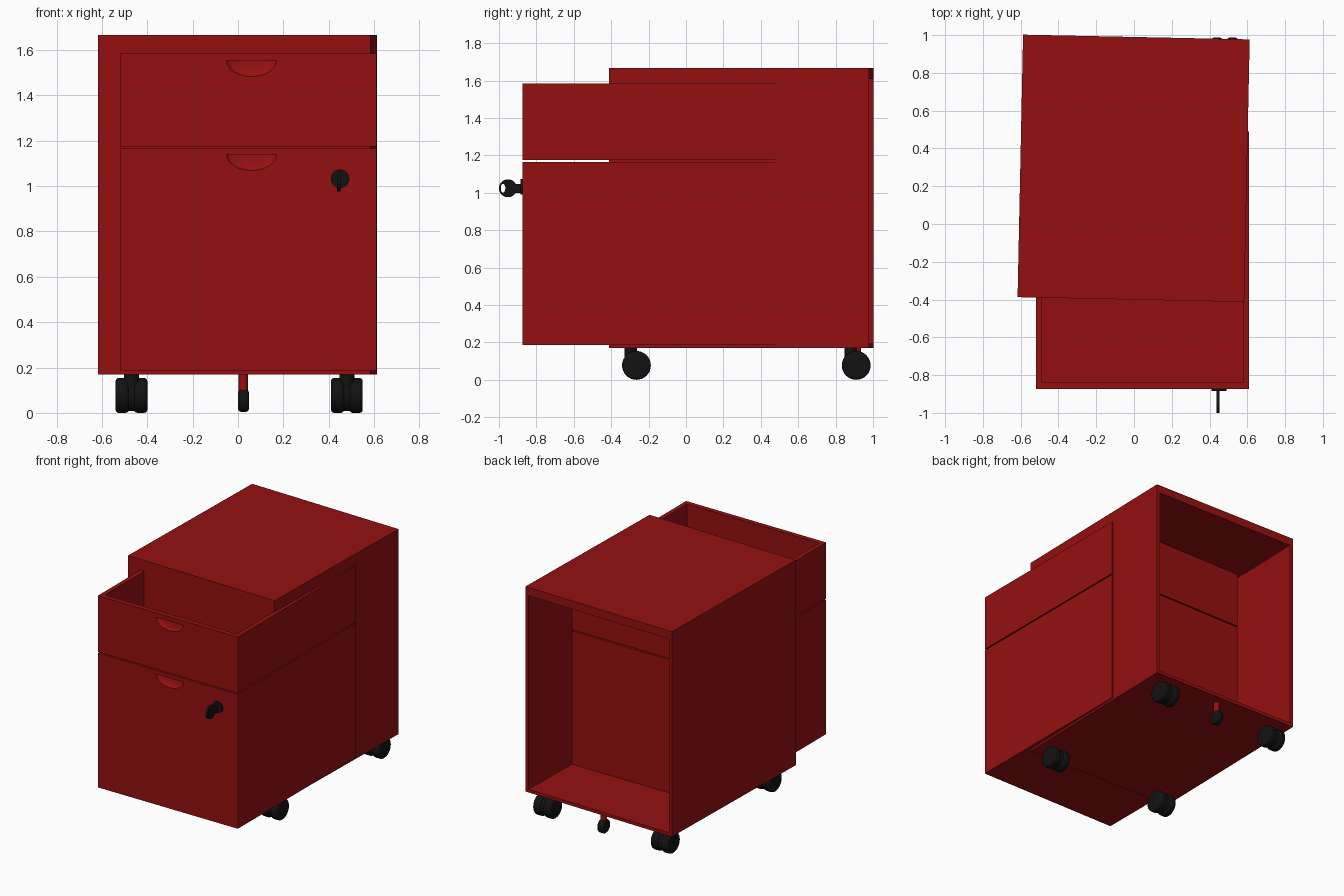
import bpy, bmesh, math
from mathutils import Matrix, Vector

if "Cube" in bpy.data.objects:
    bpy.data.objects.remove(bpy.data.objects["Cube"])


def material(name, rgb):
    m = bpy.data.materials.new(name)
    m.diffuse_color = (*rgb, 1)
    m.use_nodes = True
    m.node_tree.nodes["Principled BSDF"].inputs["Base Color"].default_value = m.diffuse_color
    return m


RED = material("cabinet_red", (0.30, 0.005, 0.005))
BLACK = material("black_plastic", (0.006, 0.006, 0.006))


def finish(name, bm, mat, smooth=False):
    me = bpy.data.meshes.new(name)
    bm.to_mesh(me)
    bm.free()
    me.materials.append(mat)
    ob = bpy.data.objects.new(name, me)
    bpy.context.collection.objects.link(ob)
    bpy.context.view_layer.objects.active = ob
    bpy.ops.object.select_all(action='DESELECT')
    ob.select_set(True)
    if smooth:
        bpy.ops.object.shade_smooth_by_angle(angle=math.radians(35))
    return ob


def add_box(bm, lo, hi):
    lo, hi = Vector(lo), Vector(hi)
    mat = Matrix.Translation((lo + hi) / 2) @ Matrix.Diagonal((*(hi - lo), 1))
    return bmesh.ops.create_cube(bm, size=1, matrix=mat)["verts"]


def hollow_box(name, lo, hi, inner_lo, inner_hi, axis):
    """Box shell left open on its positive side along the given axis."""
    bm = bmesh.new()
    rims = []
    for a, b, inner in ((lo, hi, False), (inner_lo, inner_hi, True)):
        verts = add_box(bm, a, b)
        faces = list({f for v in verts for f in v.link_faces})
        if inner:
            bmesh.ops.reverse_faces(bm, faces=faces)
        cap = max(faces, key=lambda f: f.calc_center_median()[axis])
        rims += list(cap.edges)
        bmesh.ops.delete(bm, geom=[cap], context='FACES_ONLY')
    bmesh.ops.bridge_loops(bm, edges=rims)
    bmesh.ops.recalc_face_normals(bm, faces=bm.faces)
    return finish(name, bm, RED)


def add_cylinder(bm, centre, r, length, axis, segs=32, bevel=0.0):
    rot = {'X': Matrix.Rotation(math.pi / 2, 4, 'Y'),
           'Y': Matrix.Rotation(math.pi / 2, 4, 'X'),
           'Z': Matrix.Identity(4)}[axis]
    verts = bmesh.ops.create_cone(bm, cap_ends=True, segments=segs, radius1=r, radius2=r, depth=length,
                                  matrix=Matrix.Translation(centre) @ rot)["verts"]
    if bevel:
        rim = [e for e in {e for v in verts for e in v.link_edges}
               if any(len(f.verts) > 4 for f in e.link_faces)]
        bmesh.ops.bevel(bm, geom=rim, offset=bevel, segments=3, profile=0.5, affect='EDGES')


def cut(ob, cutter):
    mod = ob.modifiers.new("cut", 'BOOLEAN')
    mod.operation, mod.solver, mod.object = 'DIFFERENCE', 'EXACT', cutter
    bpy.context.view_layer.objects.active = ob
    bpy.ops.object.modifier_apply(modifier=mod.name)
    bpy.data.objects.remove(cutter)


# Cabinet shell: closed front, open back, turned slightly
body = hollow_box("cabinet_body", (-0.6, -0.695, 0.17), (0.6, 0.695, 1.667),
                  (-0.575, -0.67, 0.193), (0.575, 0.695, 1.607), 1)
body.location = (-0.002, 0.295, 0)
body.rotation_euler.z = math.radians(-1.2)

# Open-topped drawers, each with a half-round finger recess
for name, z0, z1, grip_z in (("upper_drawer", 1.174, 1.585, 1.553), ("lower_drawer", 0.185, 1.165, 1.139)):
    drawer = hollow_box(name, (-0.52, -0.873, z0), (0.61, 0.49, z1),
                        (-0.488, -0.838, z0 + 0.03), (0.578, 0.458, z1), 2)
    bm = bmesh.new()
    bmesh.ops.create_uvsphere(bm, u_segments=40, v_segments=24, radius=1)
    cap = bmesh.ops.bisect_plane(bm, geom=bm.verts[:] + bm.edges[:] + bm.faces[:], plane_co=(0, 0, 0),
                                 plane_no=(0, 0, 1), clear_outer=True)["geom_cut"]
    bmesh.ops.holes_fill(bm, edges=[e for e in bm.edges if e.is_boundary], sides=0)
    bmesh.ops.transform(bm, verts=bm.verts, matrix=Matrix.Translation((0.06, -0.873, grip_z))
                        @ Matrix.Diagonal((0.11, 0.03, 0.07, 1)))
    bmesh.ops.recalc_face_normals(bm, faces=bm.faces)
    cut(drawer, finish("recess_cutter", bm, RED))
    bpy.ops.object.select_all(action='DESELECT')
    drawer.select_set(True)
    bpy.ops.object.shade_smooth_by_angle(angle=math.radians(30))

# Lock plate
bm = bmesh.new()
add_cylinder(bm, (0.45, -0.878, 1.032), 0.041, 0.014, 'Y')
finish("lock_plate", bm, BLACK, True)

# Key: thin upright bow with an oval hole, and a flat shaft
bm = bmesh.new()
add_cylinder(bm, (0.445, -0.952, 1.024), 0.048, 0.016, 'X')
key = finish("key_bow", bm, BLACK, True)
bm = bmesh.new()
add_cylinder(bm, (0, 0, 0), 1, 0.1, 'X', 24)
bmesh.ops.transform(bm, verts=bm.verts, matrix=Matrix.Translation((0.445, -0.978, 1.024))
                    @ Matrix.Diagonal((1, 0.012, 0.024, 1)))
cut(key, finish("key_hole_cutter", bm, BLACK))
bm = bmesh.new()
add_box(bm, (0.437, -0.915, 1.0), (0.453, -0.875, 1.048))
finish("key_shaft", bm, BLACK)

# Twin-wheel casters at the four corners
for side, x in (("left", -0.47), ("right", 0.48)):
    for end, y in (("front", -0.265), ("back", 0.91)):
        bm = bmesh.new()
        for s in (-1, 1):
            add_cylinder(bm, (x + s * 0.041, y, 0.077), 0.077, 0.058, 'X', 32, 0.014)
        add_cylinder(bm, (x, y, 0.077), 0.068, 0.05, 'X')
        add_cylinder(bm, (x, y - 0.03, 0.135), 0.033, 0.08, 'Z', 24)
        finish(f"{end}_{side}_caster", bm, BLACK, True)

# Small fifth wheel at the back middle, on a red stem
bm = bmesh.new()
add_cylinder(bm, (0.024, 0.915, 0.054), 0.05, 0.048, 'X', 32, 0.014)
finish("support_wheel", bm, BLACK, True)
bm = bmesh.new()
add_cylinder(bm, (0.024, 0.915, 0.135), 0.021, 0.08, 'Z', 20)
finish("support_stem", bm, RED, True)
